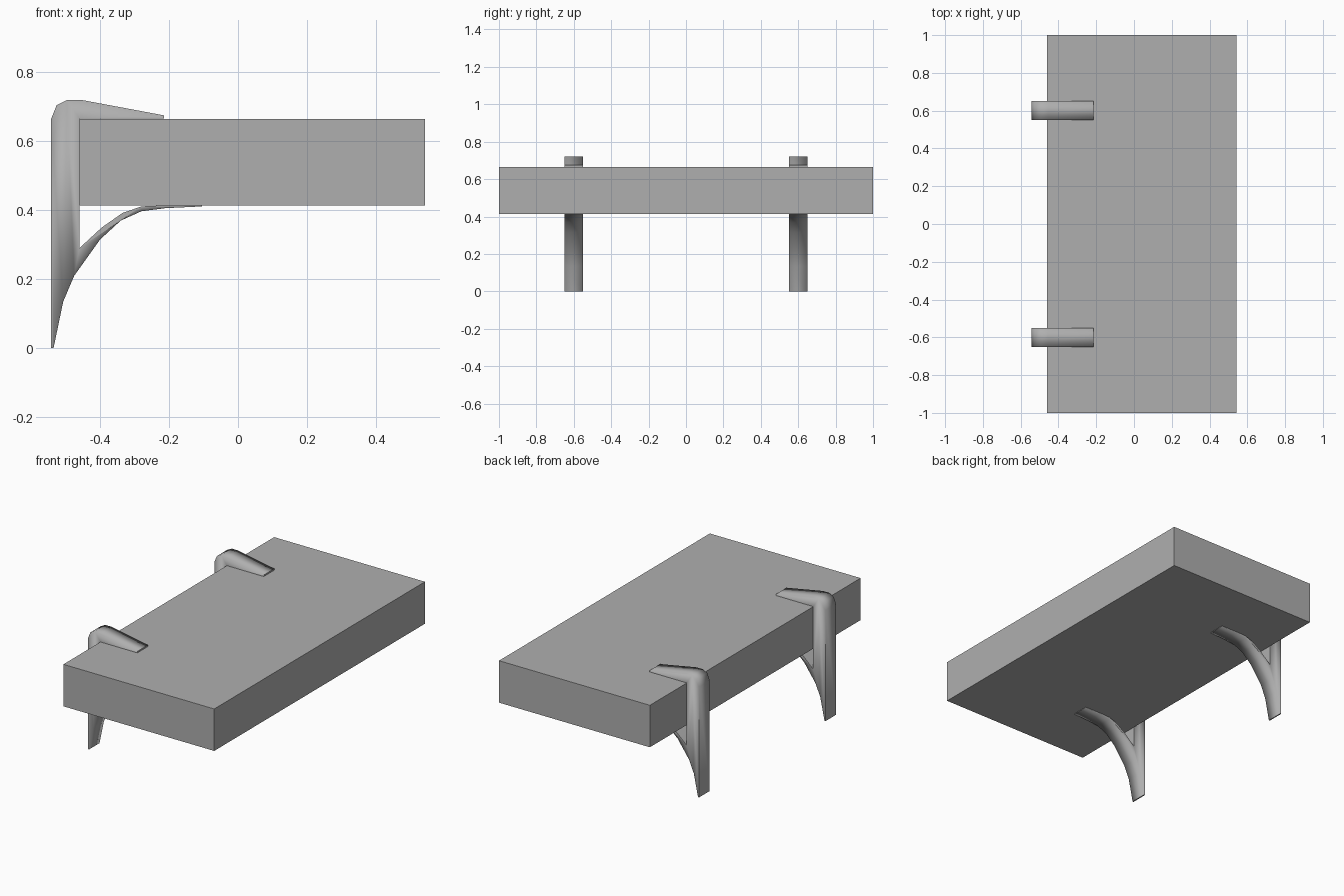
import bpy, bmesh, math

cube = bpy.data.objects.get("Cube")
if cube:
    bpy.data.objects.remove(cube, do_unlink=True)

# Single grey finish
grey = bpy.data.materials.new("grey")
grey.use_nodes = True
colour = (0.43, 0.43, 0.43, 1)
grey.diffuse_color = colour
grey.node_tree.nodes["Principled BSDF"].inputs["Base Color"].default_value = colour


def is_soft(edge):
    """Shallow bends are soft, as are the rims of the hook top and brace underside."""
    if edge.calc_face_angle() < math.radians(40):
        return True
    normals = [f.normal for f in edge.link_faces]
    if not any(abs(n.y) > 0.9 for n in normals):
        return False
    n = min(normals, key=lambda v: abs(v.y))
    height = (edge.verts[0].co.z + edge.verts[1].co.z) / 2
    return (n.z > 0.05 and height > 0.68) or (n.z < -0.05 and n.x > 0.01)


def extrude_profile(name, profile, y_centre, width):
    """Extrude an x-z outline along y into a closed solid."""
    bm = bmesh.new()
    verts = [bm.verts.new((x, y_centre - width / 2, z)) for x, z in profile]
    face = bm.faces.new(verts)
    side = bmesh.ops.extrude_face_region(bm, geom=[face], use_keep_orig=True)
    moved = [v for v in side["geom"] if isinstance(v, bmesh.types.BMVert)]
    bmesh.ops.translate(bm, verts=moved, vec=(0, width, 0))
    bmesh.ops.recalc_face_normals(bm, faces=bm.faces)
    bm.normal_update()
    for f in bm.faces:
        f.smooth = True
    for e in bm.edges:
        e.smooth = is_soft(e)
    mesh = bpy.data.meshes.new(name)
    bm.to_mesh(mesh)
    bm.free()
    mesh.materials.append(grey)
    bpy.context.collection.objects.link(bpy.data.objects.new(name, mesh))


# Shelf board
extrude_profile("shelf_board", [(-0.46, 0.413), (0.542, 0.413), (0.542, 0.665), (-0.46, 0.665)], 0, 2)

# Bracket outline: wall post, rounded hook over the board, arched brace below
post_and_hook = [(-0.542, 0), (-0.542, 0.665), (-0.526, 0.705), (-0.496, 0.72), (-0.455, 0.72),
                 (-0.214, 0.675), (-0.214, 0.666), (-0.46, 0.666)]
brace_top = [(-0.46, 0.29), (-0.395, 0.35), (-0.335, 0.392), (-0.28, 0.411), (-0.215, 0.414), (-0.105, 0.414)]
brace_under = [(-0.105, 0.411), (-0.21, 0.406), (-0.28, 0.397), (-0.34, 0.37), (-0.4, 0.315),
               (-0.475, 0.21), (-0.507, 0.135), (-0.535, 0)]

for name, y in (("front_bracket", -0.6), ("back_bracket", 0.6)):
    extrude_profile(name, post_and_hook + brace_top + brace_under, y, 0.1)
